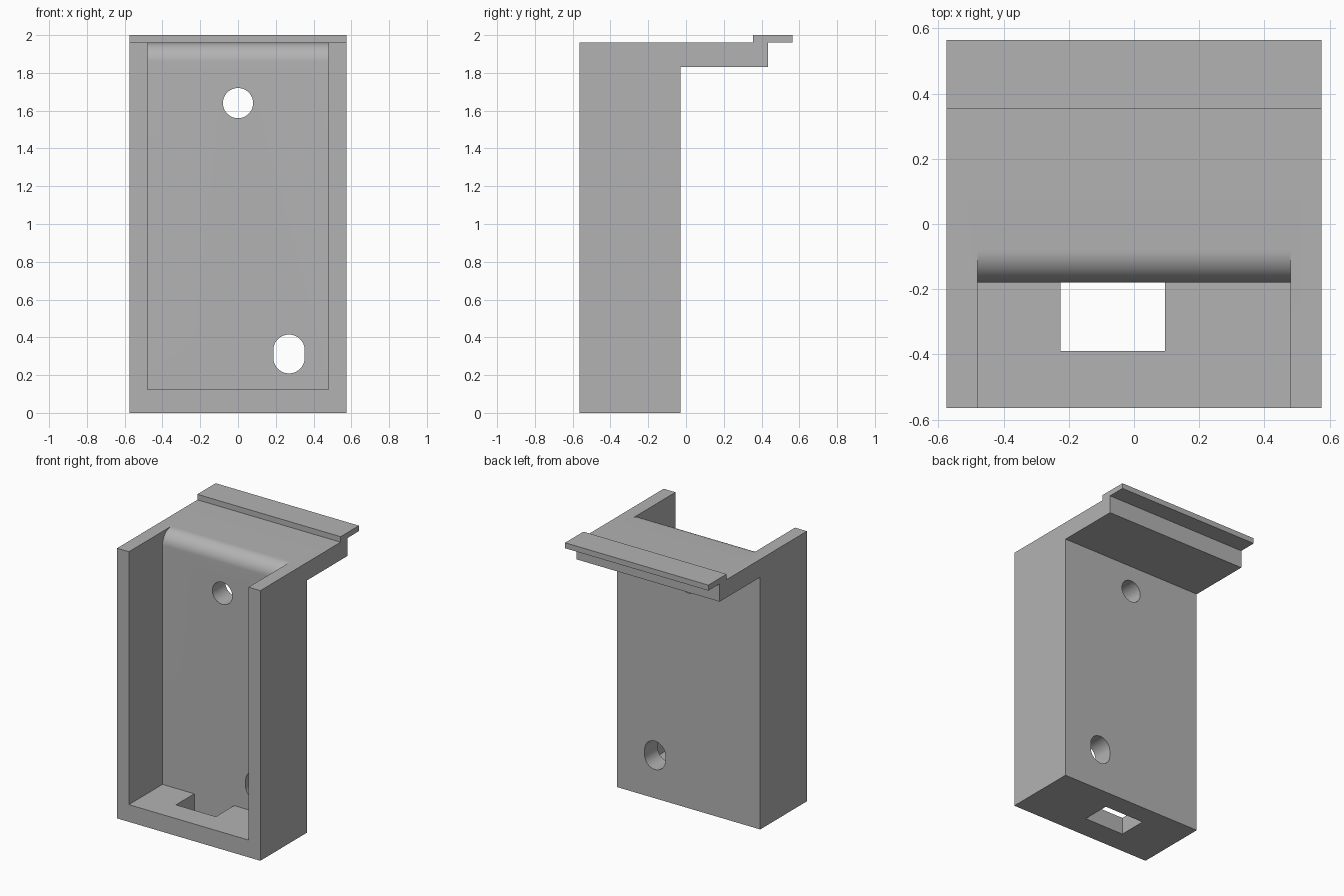
import bpy, bmesh
from math import pi, sin, cos, radians
from mathutils import Vector

cube = bpy.data.objects.get("Cube")
if cube:
    bpy.data.objects.remove(cube, do_unlink=True)

grey = bpy.data.materials.new("plain grey")
grey.use_nodes = True
colour = (0.45, 0.45, 0.45, 1)
grey.diffuse_color = colour
grey.node_tree.nodes["Principled BSDF"].inputs["Base Color"].default_value = colour


def prism(name, points, direction):
    """Extrude a closed outline of 3D points along a direction."""
    bm = bmesh.new()
    face = bm.faces.new([bm.verts.new(p) for p in points])
    ext = bmesh.ops.extrude_face_region(bm, geom=[face])
    moved = [v for v in ext["geom"] if isinstance(v, bmesh.types.BMVert)]
    bmesh.ops.translate(bm, verts=moved, vec=Vector(direction))
    bmesh.ops.recalc_face_normals(bm, faces=bm.faces)
    mesh = bpy.data.meshes.new(name)
    bm.to_mesh(mesh)
    bm.free()
    mesh.materials.append(grey)
    obj = bpy.data.objects.new(name, mesh)
    bpy.context.collection.objects.link(obj)
    return obj


def side_prism(name, outline, half_width):
    return prism(name, [(-half_width, y, z) for y, z in outline], (2 * half_width, 0, 0))


def hole(name, x, z, radius, stretch=0):
    """Round or upright oblong cutter through the back wall."""
    points = []
    for start, offset in ((0, stretch), (pi, -stretch)):
        for i in range(25):
            a = start + pi * i / 24
            if stretch or i < 24:
                points.append((x + radius * cos(a), -0.3, z + offset + radius * sin(a)))
    return prism(name, points, (0, 0.4, 0))


# Body with the rear ledge and raised lip, as one side profile
bracket = side_prism("bracket", [
    (-0.565, 0), (-0.03, 0), (-0.03, 1.83), (0.435, 1.83), (0.435, 1.96),
    (0.565, 1.96), (0.565, 2), (0.355, 2), (0.355, 1.96), (-0.565, 1.96)], 0.575)

# Open tray with a rounded top edge on the back wall
wall, top, r = -0.18, 1.96, 0.1
arc = [(wall + r - r * cos(pi / 2 * i / 16), top - r + r * sin(pi / 2 * i / 16))
       for i in range(17)]
cavity = side_prism("cavity_cutter",
                    [(-0.7, 0.125), (wall, 0.125)] + arc + [(wall + r, 2.1), (-0.7, 2.1)], 0.48)

# Slot in the floor, and the two holes in the back wall
slot = prism("floor_slot_cutter",
             [(-0.225, -0.39, -0.1), (0.095, -0.39, -0.1),
              (0.095, wall, -0.1), (-0.225, wall, -0.1)], (0, 0, 0.4))
cutters = [cavity, slot,
           hole("round_hole_cutter", 0, 1.64, 0.08),
           hole("oblong_hole_cutter", 0.27, 0.312, 0.083, 0.02)]

for cutter in cutters:
    mod = bracket.modifiers.new(cutter.name, "BOOLEAN")
    mod.operation = "DIFFERENCE"
    mod.solver = "EXACT"
    mod.object = cutter

# Apply the cuts and remove the helpers
bpy.context.view_layer.update()
evaluated = bracket.evaluated_get(bpy.context.evaluated_depsgraph_get())
final = bpy.data.meshes.new_from_object(evaluated)
bracket.modifiers.clear()
bracket.data = final
for cutter in cutters:
    bpy.data.objects.remove(cutter, do_unlink=True)

bpy.ops.object.select_all(action="DESELECT")
bracket.select_set(True)
bpy.context.view_layer.objects.active = bracket
bpy.ops.object.shade_smooth_by_angle(angle=radians(30))
